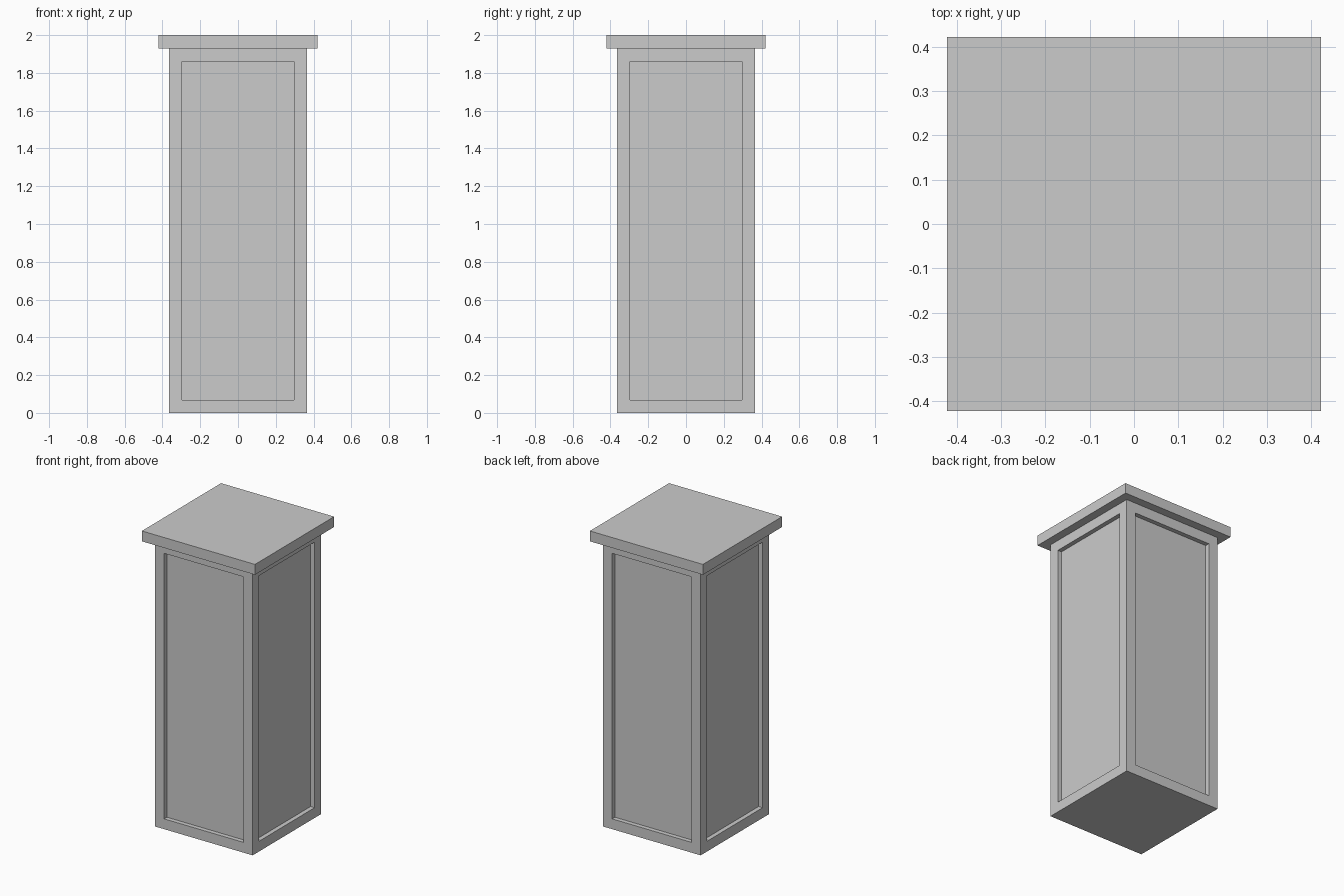
import bpy
import bmesh

cube = bpy.data.objects.get("Cube")
if cube:
    bpy.data.objects.remove(cube, do_unlink=True)

HALF = 0.365      # column half width
CAP_HALF = 0.422  # cap half width
CAP_Z = 1.93      # underside of cap
TOP = 2.0
BORDER = 0.098    # frame around each panel
DEPTH = 0.03      # panel recess

stone = bpy.data.materials.new("plain grey")
stone.use_nodes = True
colour = (0.6, 0.6, 0.6, 1.0)
stone.diffuse_color = colour
stone.node_tree.nodes["Principled BSDF"].inputs["Base Color"].default_value = colour


def box(bm, half, z0, z1):
    """Add a square box between two heights."""
    verts = bmesh.ops.create_cube(bm, size=2.0)["verts"]
    for v in verts:
        v.co.x *= half
        v.co.y *= half
        v.co.z = z1 if v.co.z > 0 else z0


def finish(bm, name):
    bmesh.ops.recalc_face_normals(bm, faces=bm.faces[:])
    mesh = bpy.data.meshes.new(name)
    bm.to_mesh(mesh)
    bm.free()
    mesh.materials.append(stone)
    obj = bpy.data.objects.new(name, mesh)
    bpy.context.scene.collection.objects.link(obj)


# Column with a recessed panel on each of its four sides
bm = bmesh.new()
box(bm, HALF, 0.0, CAP_Z)
bm.normal_update()
sides = [f for f in bm.faces if abs(f.normal.z) < 0.5]
bmesh.ops.inset_individual(bm, faces=sides, thickness=BORDER)
for face in sides:
    # Straight-walled recess
    inward = face.normal * -DEPTH
    panel = bmesh.ops.extrude_discrete_faces(bm, faces=[face])["faces"][0]
    bmesh.ops.translate(bm, verts=panel.verts[:], vec=inward)
finish(bm, "column")

# Overhanging flat cap
bm = bmesh.new()
box(bm, CAP_HALF, CAP_Z, TOP)
finish(bm, "cap")
